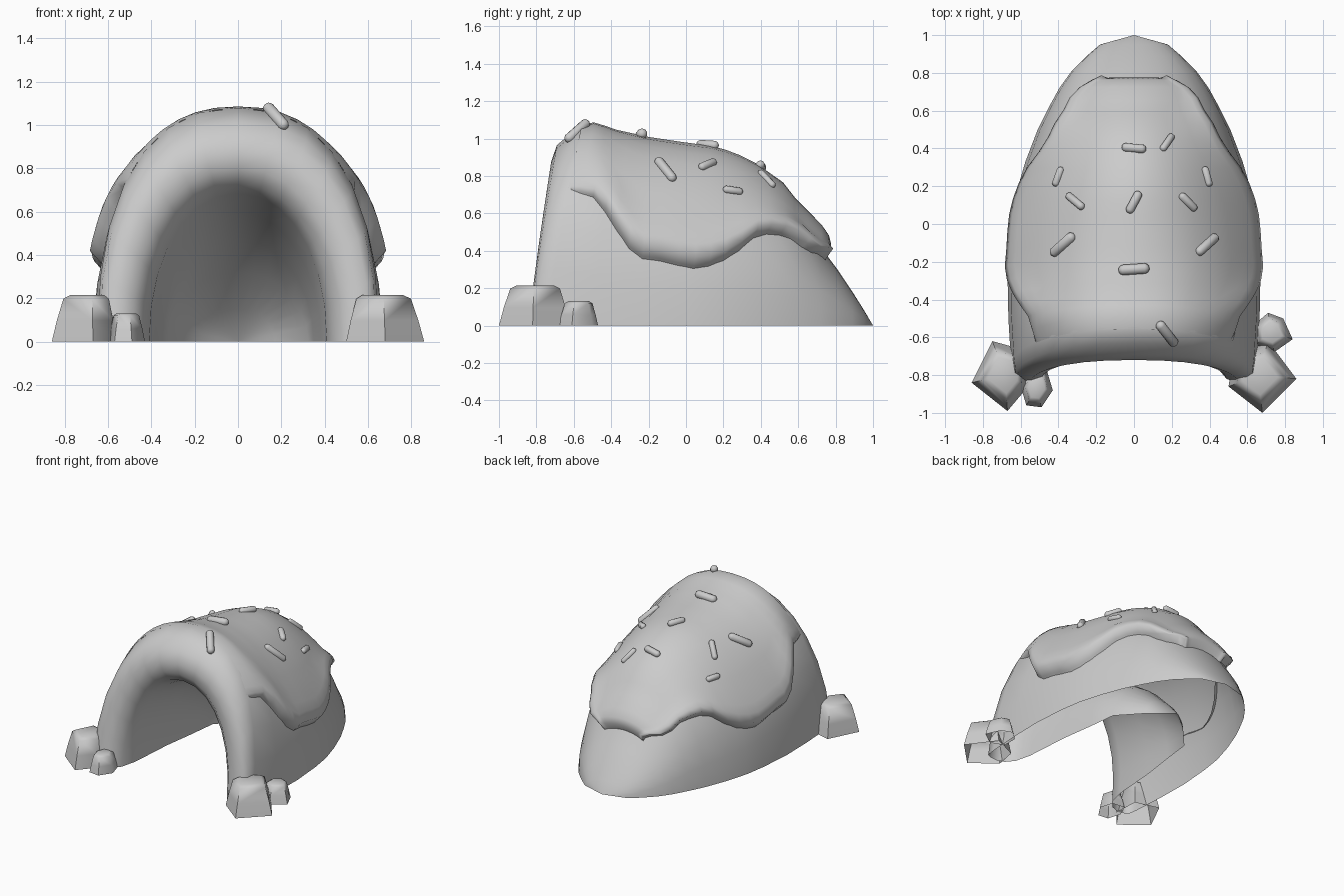
import bpy, bmesh, math
from mathutils import Vector, Matrix
from mathutils.bvhtree import BVHTree

if "Cube" in bpy.data.objects:
    bpy.data.objects.remove(bpy.data.objects["Cube"])


def interp(table, x, col=1):
    """Linear lookup in rows sorted by their first value."""
    if x <= table[0][0]:
        return table[0][col]
    for a, b in zip(table, table[1:]):
        if x <= b[0]:
            f = (x - a[0]) / (b[0] - a[0])
            return a[col] + f * (b[col] - a[col])
    return table[-1][col]


def finish(bm, name, angle=40):
    me = bpy.data.meshes.new(name)
    bm.to_mesh(me)
    ob = bpy.data.objects.new(name, me)
    bpy.context.collection.objects.link(ob)
    bpy.ops.object.select_all(action='DESELECT')
    ob.select_set(True)
    bpy.context.view_layer.objects.active = ob
    bpy.ops.object.shade_smooth_by_angle(angle=math.radians(angle))
    return ob


def arch_point(ring, t):
    """Point at angle t on a leaning superellipse arch (y, lean, half width, height, power)."""
    y, lean, w, h, n = ring
    c, s = math.cos(t), max(math.sin(t), 0)
    x = math.copysign(abs(c) ** (2 / n), c) * w
    return Vector((x, y + lean * (1 - s), h * s ** (2 / n)))


def loft(rows):
    bm = bmesh.new()
    grid = [[bm.verts.new(p) for p in row] for row in rows]
    for a, b in zip(grid, grid[1:]):
        for i in range(len(a) - 1):
            bm.faces.new((a[i], a[i + 1], b[i + 1], b[i]))
    return bm, grid


# Outer dome sections, front to back: y, lean, half width, height, power
DOME = [
    (-.55, -.20, .65, 1.08, 2.35), (-.38, -.12, .665, 1.02, 2.25),
    (-.2, -.05, .67, .98, 2.1), (0, 0, .65, .95, 2),
    (.16, 0, .625, .93, 1.9), (.33, 0, .575, .865, 1.9),
    (.5, 0, .51, .745, 1.95), (.62, 0, .45, .59, 2),
    (.72, 0, .395, .42, 2), (.81, 0, .33, .30, 2),
    (.89, 0, .25, .18, 2), (.95, 0, .18, .085, 2), (1, 0, 0, 0, 2),
]
# Rounded entrance rim and hollow whose ceiling slopes down to the back
RIM = [
    (-.63, -.19, .64, 1.015, 2.35), (-.69, -.145, .605, .965, 2.35),
    (-.72, -.12, .55, .88, 2.3), (-.71, -.11, .49, .80, 2.2),
    (-.66, -.10, .44, .73, 2.1), (-.56, -.08, .41, .685, 2.1),
    (-.3, 0, .385, .60, 2), (-.05, 0, .35, .47, 2), (.16, 0, .325, .32, 2),
    (.33, 0, .17, .15, 2), (.47, 0, 0, 0, 2),
]

# Cave shell: dome, rim and hollow in one skin, open underneath
SEG = 14
bm, grid = loft([[arch_point(r, math.pi * i / SEG) for i in range(SEG + 1)]
                 for r in DOME[::-1] + RIM])
bmesh.ops.remove_doubles(bm, verts=bm.verts, dist=.0005)
bmesh.ops.recalc_face_normals(bm, faces=bm.faces)
shell_tree = BVHTree.FromBMesh(bm)
finish(bm, "cave_shell", 60)

# Icing layer: dome patch with a wavy lower edge, pushed out along its normals
EDGE = [(-.56, .72), (-.42, .67), (-.34, .53), (-.23, .35), (-.1, .33), (.02, .29),
        (.15, .31), (.25, .36), (.36, .46), (.46, .49), (.56, .46), (.66, .39), (.72, .38),
        (.745, .36)]
ACROSS = [(0, .028), (.5, .028), (.75, .045), (.88, .072), (.95, .068), (1, -.025)]
FRONT = [(-.555, -.004), (-.5, .025), (-.4, .06), (-.3, .08)]
BACK = [(.58, 0), (.62, .04), (.67, .065), (.705, .07), (.73, .055), (.75, -.03)]
ks = [0, .13, .26, .39, .52, .64, .75, .83, .89, .95, .98, 1]
ks = [-k for k in ks[:0:-1]] + ks
ys = [-.555, -.5, -.44, -.38, -.32, -.26, -.2, -.12, -.04, .04, .12, .2, .28, .36,
      .43, .5, .56, .62, .67, .705, .73, .75]
rows, offsets = [], []
for y in ys:
    ring = [y] + [interp(DOME, y, c) for c in range(1, 5)]
    ratio = min(interp(EDGE, y) / ring[3], .9)
    spread = math.pi / 2 - math.asin(ratio ** (ring[4] / 2))
    rows.append([arch_point(ring, math.pi / 2 - k * spread) for k in ks])
    row = []
    for k in ks:
        d = min(interp(ACROSS, abs(k)), interp(FRONT, y))
        if y > .58 and abs(k) < 1:
            d = max(d, interp(BACK, y)) if y < .74 else interp(BACK, y)
        row.append(d)
    offsets.append(row)
bm, grid = loft(rows)
bmesh.ops.recalc_face_normals(bm, faces=bm.faces)
bm.normal_update()
if grid[8][len(ks) // 2].normal.z < 0:
    bmesh.ops.reverse_faces(bm, faces=bm.faces)
    bm.normal_update()
moves = [(v, v.normal * d) for vr, dr in zip(grid, offsets) for v, d in zip(vr, dr)]
for v, m in moves:
    v.co += m
bm.normal_update()
icing_tree = BVHTree.FromBMesh(bm)
finish(bm, "icing", 85)

# Sprinkles: capsules lying on the surface (x, y, plan angle, plan length)
SPRINKLES = [
    (0, .4, -5, .13), (.175, .43, 55, .1), (-.4, .25, 70, .11), (.385, .25, -75, .11),
    (-.31, .12, -40, .11), (0, .115, 62, .13), (.285, .115, -45, .12),
    (-.375, -.11, 42, .16), (.385, -.11, 42, .14), (0, -.24, 4, .165), (.175, -.58, -52, .15),
]
for i, (x, y, ang, length) in enumerate(SPRINKLES):
    hits = [t.ray_cast(Vector((x, y, 3)), Vector((0, 0, -1))) for t in (icing_tree, shell_tree)]
    pos, nor = max((h[:2] for h in hits if h[0]), key=lambda h: h[0].z)
    nor = nor if nor.z > 0 else -nor
    a = math.radians(ang)
    d = Vector((math.cos(a), math.sin(a), 0))
    d.z = -(d.x * nor.x + d.y * nor.y) / nor.z
    r = .15 * length + .005
    half = max(length * d.length / 2 - r, .02)
    bm = bmesh.new()
    bmesh.ops.create_uvsphere(bm, u_segments=10, v_segments=7, radius=r)
    for v in bm.verts:
        v.co.z += math.copysign(half, v.co.z)
    rot = d.to_track_quat('Z', 'Y').to_matrix().to_4x4()
    bm.transform(Matrix.Translation(pos + nor * r * .1) @ rot)
    finish(bm, f"sprinkle_{i + 1}", 60)

# Rocks beside the entrance: tapered polygons (footprint, height)
ROCKS = {
    "left_large_rock": ([(-.86, -.84), (-.75, -.62), (-.57, -.67), (-.56, -.86), (-.67, -.99)], .215),
    "left_small_rock": ([(-.6, -.86), (-.56, -.77), (-.46, -.78), (-.43, -.88), (-.49, -.97), (-.57, -.96)], .13),
    "right_large_rock": ([(.86, -.82), (.71, -.62), (.53, -.7), (.5, -.86), (.68, -1)], .215),
    "right_small_rock": ([(.84, -.61), (.79, -.5), (.71, -.47), (.64, -.53), (.64, -.64), (.74, -.68)], .13),
}
for name, (foot, h) in ROCKS.items():
    cx = sum(p[0] for p in foot) / len(foot)
    cy = sum(p[1] for p in foot) / len(foot)
    foot = foot + foot[:1]
    bm, grid = loft([[(cx + (x - cx) * s, cy + (y - cy) * s, z * h) for x, y in foot]
                     for s, z in ((1, 0), (.87, .45), (.7, .92), (.52, 1))])
    bm.faces.new(grid[-1][:-1])
    bmesh.ops.remove_doubles(bm, verts=bm.verts, dist=.0005)
    bmesh.ops.recalc_face_normals(bm, faces=bm.faces)
    finish(bm, name, 50)
